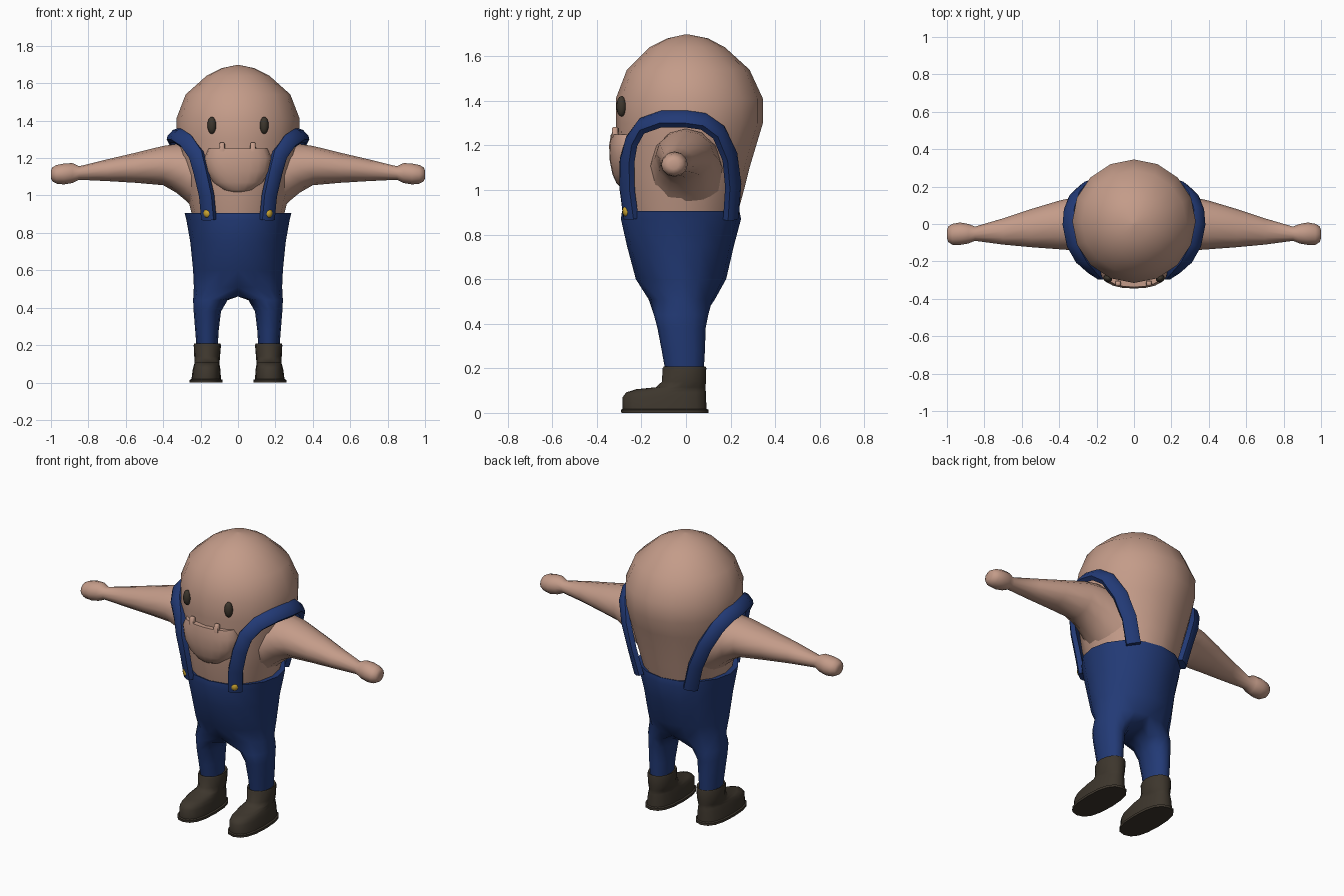
import bpy, bmesh, math
from mathutils import Vector

if "Cube" in bpy.data.objects:
    bpy.data.objects.remove(bpy.data.objects["Cube"])


def material(name, rgb):
    m = bpy.data.materials.new(name)
    m.diffuse_color = (*rgb, 1)
    m.use_nodes = True
    m.node_tree.nodes["Principled BSDF"].inputs["Base Color"].default_value = m.diffuse_color
    return m


SKIN = material("skin", (0.55, 0.33, 0.25))
BLUE = material("denim_blue", (0.016, 0.042, 0.18))
DARK = material("dark_leather", (0.047, 0.037, 0.026))
GOLD = material("gold", (0.61, 0.38, 0.03))


def finish(name, bm, mat, mirror=False, angle=50):
    bmesh.ops.recalc_face_normals(bm, faces=bm.faces)
    me = bpy.data.meshes.new(name)
    bm.to_mesh(me)
    bm.free()
    me.materials.append(mat)
    me.polygons.foreach_set("use_smooth", [True] * len(me.polygons))
    me.set_sharp_from_angle(angle=math.radians(angle))
    ob = bpy.data.objects.new(name, me)
    bpy.context.collection.objects.link(ob)
    if mirror:
        mod = ob.modifiers.new("mirror", "MIRROR")
        mod.use_clip = True
        mod.merge_threshold = 0.0005
    return ob


def ring(z, cx, rx, yf, yb, n=16, p=2.0):
    """Horizontal (super)ellipse from front yf to back yb."""
    cy, ry = (yf + yb) / 2, (yb - yf) / 2
    pts = []
    for i in range(n):
        a = 2 * math.pi * i / n - math.pi / 2
        c, s = math.cos(a), math.sin(a)
        pts.append((cx + rx * math.copysign(abs(c) ** (2 / p), c),
                    cy + ry * math.copysign(abs(s) ** (2 / p), s), z))
    return pts


def skin_rings(bm, rings, closed=True):
    """Join vertex rings with quads."""
    for a, b in zip(rings, rings[1:]):
        n = len(a)
        for i in range(n if closed else n - 1):
            j = (i + 1) % n
            bm.faces.new((a[i], a[j], b[j], b[i]))


def loft(name, point_rings, mat, mirror=False, angle=50):
    bm = bmesh.new()
    rings = [[bm.verts.new(p) for p in r] for r in point_rings]
    skin_rings(bm, rings)
    bm.faces.new(rings[0])
    bm.faces.new(rings[-1])
    return finish(name, bm, mat, mirror, angle)


def ball(name, loc, radii, mat, turn=0.0, seg=12):
    bm = bmesh.new()
    bmesh.ops.create_uvsphere(bm, u_segments=seg, v_segments=8, radius=1)
    c, s = math.cos(turn), math.sin(turn)
    for v in bm.verts:
        x, y, z = (v.co[i] * radii[i] for i in range(3))
        v.co = Vector((x * c - y * s, x * s + y * c, z)) + Vector(loc)
    return finish(name, bm, mat, True)


# Egg-shaped head and body
loft("head_and_body", [ring(z, 0, rx, yf, yb) for z, rx, yf, yb in [
    (1.698, .006, -.005, .01), (1.68, .09, -.085, .1), (1.64, .168, -.165, .175),
    (1.54, .28, -.265, .285), (1.41, .33, -.315, .345), (1.3, .328, -.315, .345),
    (1.2, .315, -.31, .315), (1.1, .295, -.305, .285), (1.0, .272, -.298, .26),
    (.87, .24, -.27, .225)]], SKIN)

# Jutting lower jaw and its two teeth
loft("jaw", [ring(z, 0, w, yf, -.25 + (-.25 - yf), 20, 2.3) for z, w, yf in [
    (1.25, .16, -.337), (1.2, .18, -.345), (1.13, .168, -.342),
    (1.07, .135, -.33), (1.03, .085, -.312), (1.015, .03, -.295)]], SKIN)
for side, x in (("left", .08), ("right", -.085)):
    loft("tooth_" + side, [ring(z, x, w, -.318 - w, -.318 + w, 8, 4) for z, w in
                           [(1.235, .016), (1.278, .014), (1.283, .009)]], SKIN)

# Eyes
ball("eyes", (.14, -.29, 1.375), (.024, .022, .046), DARK, math.radians(25))

# Arms with round fists
arm = []
for x, cy, ry, cz, rz in [
        (.2, 0, .17, 1.08, .19), (.27, 0, .155, 1.12, .155), (.33, 0, .14, 1.145, .13),
        (.4, -.005, .13, 1.16, .105), (.55, -.022, .102, 1.148, .08),
        (.7, -.04, .07, 1.135, .058), (.85, -.052, .038, 1.12, .036),
        (.885, -.052, .052, 1.12, .053), (.93, -.052, .06, 1.115, .056),
        (.97, -.055, .056, 1.113, .05), (.993, -.055, .042, 1.113, .037),
        (1.0, -.055, .022, 1.113, .02)]:
    arm.append([(x, cy + ry * math.cos(a), cz + rz * math.sin(a))
                for a in [2 * math.pi * k / 12 for k in range(12)]])
loft("arms", arm, SKIN, True, 60)

# Trousers: half a waist that splits into one leg, then mirrored
bm = bmesh.new()
waist = []
for z, rx, yf, yb in [(.895, .225, -.25, .2), (.905, .285, -.287, .24), (.87, .276, -.292, .247),
                      (.75, .255, -.265, .215), (.6, .24, -.225, .18), (.51, .236, -.168, .13)]:
    pts = ring(z, 0, rx, yf, yb)[:9]
    pts[0], pts[8] = (0, pts[0][1], z), (0, pts[8][1], z)
    waist.append([bm.verts.new(p) for p in pts])
skin_rings(bm, waist, False)
crotch = [bm.verts.new((0, y, .46)) for y in (.07, -.02, -.11)]
leg = [waist[-1] + crotch]
for z, cx, rx, cy, ry in [(.44, .148, .092, -.022, .122), (.38, .164, .073, -.02, .108),
                          (.28, .166, .063, -.012, .097), (.18, .165, .056, -.006, .085)]:
    angles = [math.radians(240 + 30 * k) for k in range(12)]
    leg.append([bm.verts.new((cx + rx * math.cos(a), cy + ry * math.sin(a), z)) for a in angles])
skin_rings(bm, leg)
bm.faces.new(leg[-1])
finish("trousers", bm, BLUE, True, 60)

# Shoulder straps: a flat band swept over the shoulder
path = [Vector(p) for p in [
    (.158, -.25, .87), (.17, -.267, 1.0), (.2, -.268, 1.13), (.225, -.247, 1.22),
    (.275, -.2, 1.29), (.325, -.11, 1.322), (.347, 0, 1.322), (.34, .08, 1.31),
    (.315, .15, 1.26), (.265, .2, 1.15), (.215, .215, 1.02), (.175, .205, .87)]]
band = []
for i, p in enumerate(path):
    t = (path[min(i + 1, len(path) - 1)] - path[max(i - 1, 0)]).normalized()
    out = p - Vector((0, -.02, min(p.z, .99)))
    out = (out - t * out.dot(t)).normalized()
    side = t.cross(out)
    band.append([p + side * w + out * h for w, h in
                 [(-.04, -.018), (.04, -.018), (.04, .01), (.02, .02), (-.02, .02), (-.04, .01)]])
loft("straps", band, BLUE, True, 45)

# Brass buttons
ball("buttons", (.165, -.268, .905), (.022, .016, .024), GOLD, math.radians(30), 8)

# Boots: sole lip, toe cap and shaft
loft("boots", [ring(z, cx, rx, yf, yb, 16, p) for z, cx, rx, yf, yb, p in [
    (0, .17, .088, -.29, .1, 2.5), (.014, .17, .088, -.292, .1, 2.5),
    (.018, .17, .079, -.284, .092, 2.5), (.07, .168, .074, -.285, .09, 2.5),
    (.092, .167, .069, -.268, .089, 2.4), (.106, .166, .066, -.225, .088, 2.2),
    (.115, .165, .067, -.135, .088, 2), (.14, .165, .069, -.108, .089, 2),
    (.2, .164, .073, -.105, .091, 2), (.208, .164, .07, -.1, .088, 2),
    (.2, .164, .055, -.085, .075, 2)]], DARK, True)
